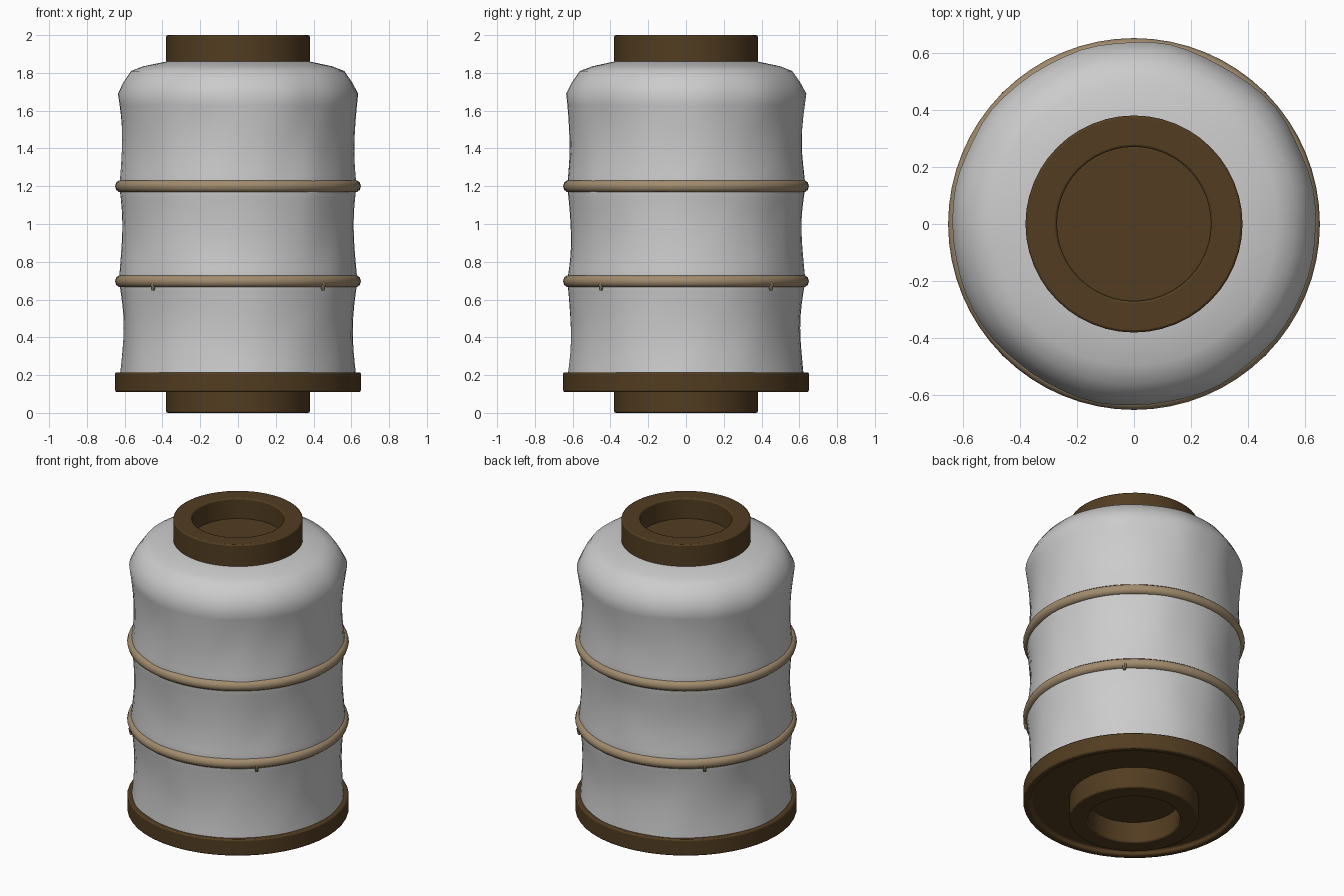
import bpy, bmesh, math
from mathutils import Vector, noise

cube = bpy.data.objects.get("Cube")
if cube:
    bpy.data.objects.remove(cube, do_unlink=True)


def material(name, rgb):
    m = bpy.data.materials.new(name)
    m.use_nodes = True
    m.diffuse_color = (*rgb, 1)
    m.node_tree.nodes["Principled BSDF"].inputs["Base Color"].default_value = (*rgb, 1)
    return m


PAPER = material("pale paper", (0.60, 0.60, 0.60))
WOOD = material("dark wood", (0.085, 0.046, 0.015))
CORD = material("tan cord", (0.36, 0.26, 0.155))


def finish(bm, name, mat, angle=35):
    bmesh.ops.recalc_face_normals(bm, faces=bm.faces)
    mesh = bpy.data.meshes.new(name)
    bm.to_mesh(mesh)
    bm.free()
    mesh.materials.append(mat)
    ob = bpy.data.objects.new(name, mesh)
    bpy.context.collection.objects.link(ob)
    bpy.ops.object.select_all(action='DESELECT')
    bpy.context.view_layer.objects.active = ob
    ob.select_set(True)
    bpy.ops.object.shade_smooth_by_angle(angle=math.radians(angle))
    return ob


def lathe(profile, steps, closed=False):
    """Spin (radius, height) points around the vertical axis."""
    bm = bmesh.new()
    verts = [bm.verts.new((r, 0, z)) for r, z in profile]
    pairs = list(zip(verts, verts[1:]))
    if closed:
        pairs.append((verts[-1], verts[0]))
    edges = [bm.edges.new(p) for p in pairs]
    bmesh.ops.spin(bm, geom=verts + edges, cent=(0, 0, 0), axis=(0, 0, 1),
                   angle=math.tau, steps=steps, use_duplicate=False)
    bmesh.ops.remove_doubles(bm, verts=bm.verts, dist=0.0001)
    return bm


def wooden(name, profile, closed=True):
    ob = finish(lathe(profile, 48, closed), name, WOOD)
    bevel = ob.modifiers.new("soft edges", 'BEVEL')
    bevel.width = 0.008
    bevel.segments = 2
    return ob


# Paper body: three panels pinched between the cords, then a sloped shoulder
profile = []
for low, high, r0, r1 in ((0.2, 0.7, 0.625, 0.632), (0.7, 1.2, 0.632, 0.632),
                          (1.2, 1.69, 0.632, 0.638)):
    for i in range(8):
        t = i / 8
        profile.append((r0 + (r1 - r0) * t - 0.02 * math.sin(math.pi * t),
                        low + (high - low) * t))
profile += [(0.638, 1.69), (0.607, 1.75), (0.565, 1.81), (0.50, 1.835),
            (0.38, 1.86), (0.25, 1.862)]
body = lathe(profile, 64)
# Gentle creases in the paper
for v in body.verts:
    flat = Vector((v.co.x, v.co.y, 0))
    if flat.length > 0.45:
        q = Vector((v.co.x * 5, v.co.y * 5, v.co.z * 3))
        v.co += flat.normalized() * (0.008 * noise.noise(q) - 0.001)
finish(body, "paper_body", PAPER, 40)

# Wooden collars, open in the middle, and the base disc with its recessed underside
wooden("top_collar", [(0.38, 1.85), (0.38, 2.0), (0.27, 2.0), (0.27, 1.85)])
wooden("foot_collar", [(0.38, 0.15), (0.38, 0.0), (0.27, 0.0), (0.27, 0.15)])
wooden("base_disc", [(0, 0.215), (0.65, 0.215), (0.65, 0.11), (0.61, 0.11),
                     (0.605, 0.135), (0, 0.135)], closed=False)
wooden("top_plug", [(0, 1.87), (0.275, 1.87), (0.275, 1.85), (0, 1.85)], closed=False)

# Cords tied around the body
for name, z in (("lower_cord", 0.697), ("upper_cord", 1.2)):
    ring = [(0.62 + 0.031 * math.cos(a), z + 0.033 * math.sin(a))
            for a in (math.tau * i / 10 for i in range(10))]
    finish(lathe(ring, 64, True), name, CORD, 60)

# Small hanging ends at the four corners of the lower cord
for i in range(4):
    a = math.pi / 4 + i * math.pi / 2
    bm = bmesh.new()
    bmesh.ops.create_cone(bm, segments=8, radius1=0.008, radius2=0.016, depth=0.04)
    bmesh.ops.translate(bm, verts=bm.verts,
                        vec=(0.637 * math.cos(a), 0.637 * math.sin(a), 0.668))
    finish(bm, "cord_end_%d" % (i + 1), CORD)
